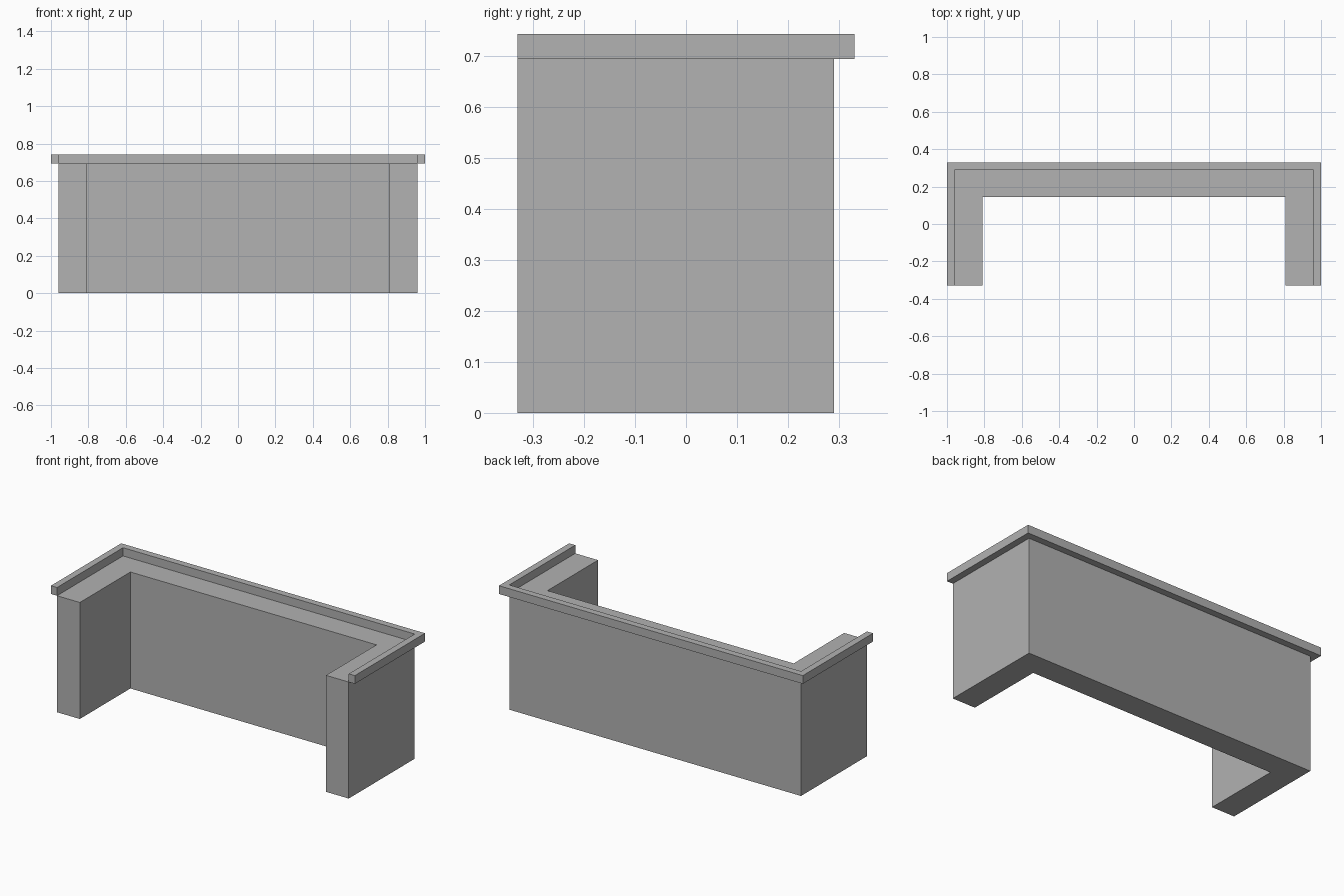
import bpy
import bmesh

cube = bpy.data.objects.get("Cube")
if cube:
    bpy.data.objects.remove(cube, do_unlink=True)

FRONT = -0.33

grey = bpy.data.materials.new("plain grey")
grey.use_nodes = True
colour = (0.445, 0.445, 0.445, 1)
grey.diffuse_color = colour
grey.node_tree.nodes["Principled BSDF"].inputs["Base Color"].default_value = colour


def u_wall(name, outer_x, outer_y, inner_x, inner_y, bottom, top):
    """Extrude a U-shaped plan that is open towards the front."""
    half = [(outer_x, FRONT), (outer_x, outer_y), (inner_x, inner_y), (inner_x, FRONT)]
    (ox, of), (_, ob), (ix, ib), _ = half
    plan = [(ox, of), (ox, ob), (-ox, ob), (-ox, of),
            (-ix, of), (-ix, ib), (ix, ib), (ix, of)]
    bm = bmesh.new()
    base = bm.faces.new([bm.verts.new((x, y, bottom)) for x, y in plan])
    lifted = bmesh.ops.extrude_face_region(bm, geom=[base], use_keep_orig=True)
    verts = [g for g in lifted["geom"] if isinstance(g, bmesh.types.BMVert)]
    bmesh.ops.translate(bm, verts=verts, vec=(0, 0, top - bottom))
    bmesh.ops.recalc_face_normals(bm, faces=bm.faces)
    mesh = bpy.data.meshes.new(name)
    bm.to_mesh(mesh)
    bm.free()
    mesh.materials.append(grey)
    obj = bpy.data.objects.new(name, mesh)
    bpy.context.collection.objects.link(obj)
    return obj


# Thick counter body, then the raised rim overhanging its outer edge
u_wall("counter_body", 0.96, 0.29, 0.81, 0.145, 0, 0.693)
u_wall("raised_rim", 1.0, 0.33, 0.96, 0.29, 0.693, 0.742)
